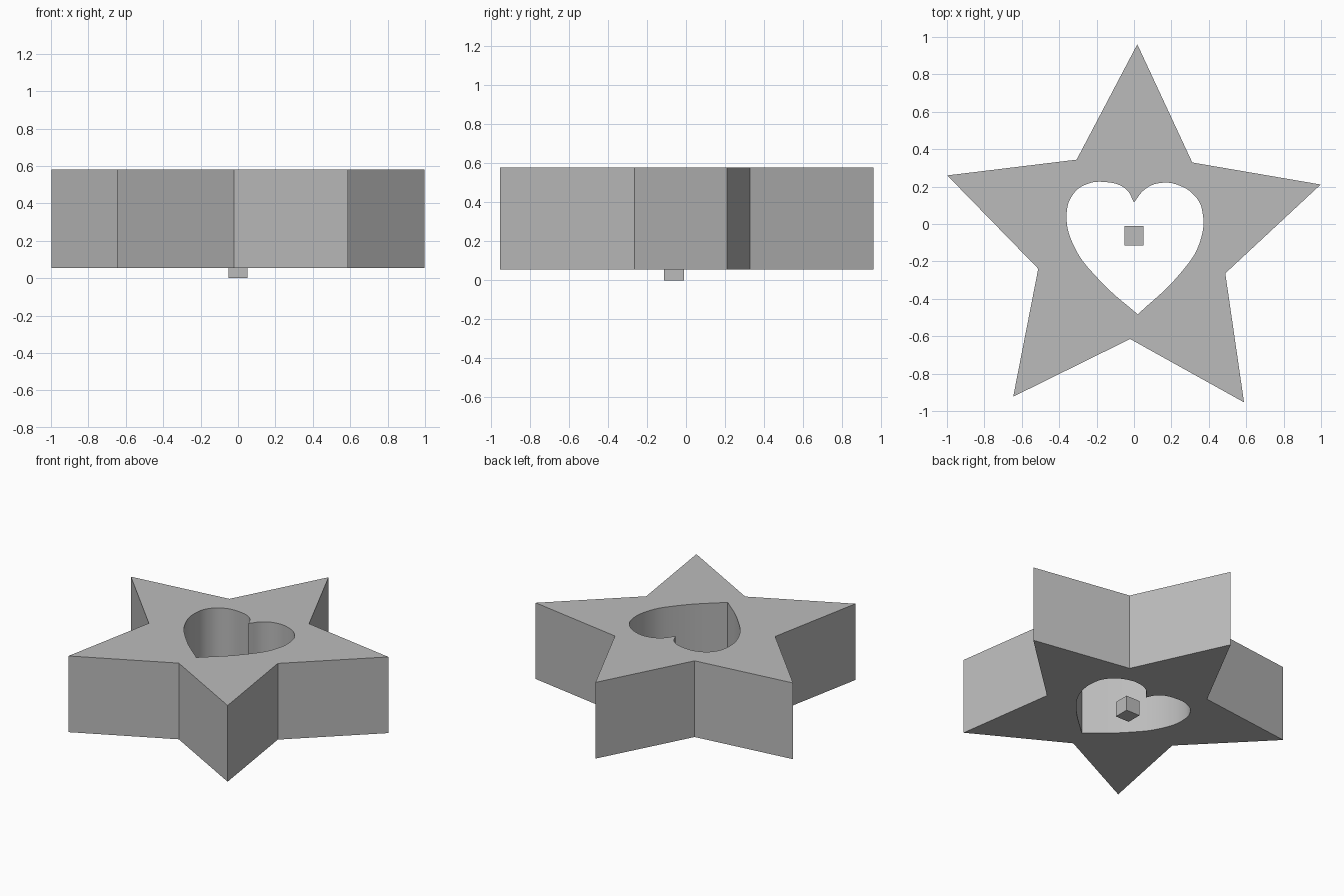
import bpy, bmesh, math

if "Cube" in bpy.data.objects:
    bpy.data.objects.remove(bpy.data.objects["Cube"], do_unlink=True)

BOTTOM, TOP = 0.055, 0.58

grey = bpy.data.materials.new("plain grey")
grey.use_nodes = True
grey.diffuse_color = (0.5, 0.5, 0.5, 1)
grey.node_tree.nodes["Principled BSDF"].inputs["Base Color"].default_value = (0.5, 0.5, 0.5, 1)

# Star outline: ten corners on two radii, slightly turned
curve = bpy.data.curves.new("star_body", 'CURVE')
curve.dimensions = '2D'
curve.fill_mode = 'BOTH'
curve.extrude = (TOP - BOTTOM) / 2
curve.resolution_u = 5
star = curve.splines.new('POLY')
star.points.add(9)
for i, p in enumerate(star.points):
    a = math.radians(88.6 + 36 * i)
    r = 1.05 if i % 2 == 0 else 0.526
    p.co = (-0.008 + r * math.cos(a), -0.089 + r * math.sin(a), 0, 1)
star.use_cyclic_u = True

# Heart opening: sharp at the notch (first) and at the tip
HEART = [(0, 0.115), (-0.043, 0.187), (-0.16, 0.225), (-0.26, 0.21), (-0.325, 0.16),
         (-0.36, 0.06), (-0.325, -0.11), (-0.18, -0.305), (0.02, -0.483),
         (0.245, -0.267), (0.353, -0.095), (0.363, 0.08), (0.325, 0.15),
         (0.245, 0.205), (0.145, 0.22), (0.06, 0.187)]
heart = curve.splines.new('BEZIER')
heart.bezier_points.add(len(HEART) - 1)
for (x, y), p in zip(HEART, heart.bezier_points):
    p.co = (x, y, 0)
    corner = abs(x) < 0.03
    p.handle_left_type = p.handle_right_type = 'VECTOR' if corner else 'AUTO'
heart.use_cyclic_u = True

body = bpy.data.objects.new("star_body", curve)
bpy.context.collection.objects.link(body)
body.location.z = (TOP + BOTTOM) / 2
bpy.ops.object.select_all(action='DESELECT')
body.select_set(True)
bpy.context.view_layer.objects.active = body
bpy.ops.object.convert(target='MESH')
body = bpy.context.object

# Weld caps to walls, then smooth only the heart's curved wall
bm = bmesh.new()
bm.from_mesh(body.data)
bmesh.ops.remove_doubles(bm, verts=bm.verts, dist=0.0005)
bmesh.ops.recalc_face_normals(bm, faces=bm.faces)
bm.to_mesh(body.data)
bm.free()
body.data.materials.clear()
body.data.materials.append(grey)
bpy.ops.object.shade_smooth_by_angle(angle=math.radians(30))

# Small loose cube under the opening
bpy.ops.mesh.primitive_cube_add(size=0.104, location=(0, -0.062, 0.052))
cube = bpy.context.object
cube.name = "small_cube"
cube.data.materials.append(grey)
